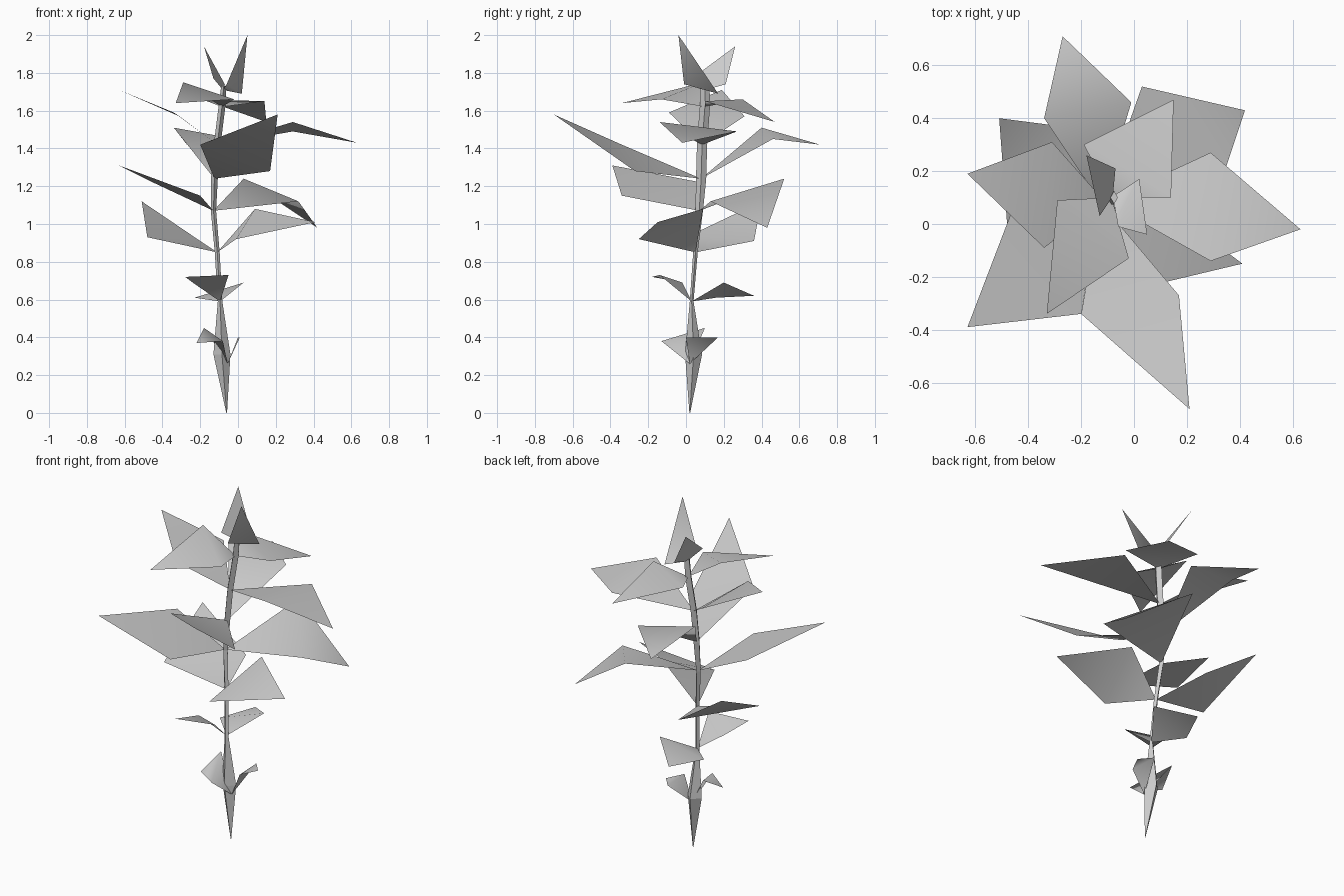
import bpy, bmesh, math

# Stem path: centre point and half-widths in x and y
stem = [((-0.06, 0.02, 0.00), 0.002, 0.002),
        ((-0.085, 0.04, 0.31), 0.045, 0.045),
        ((-0.095, 0.03, 0.59), 0.012, 0.010),
        ((-0.11, 0.05, 0.85), 0.013, 0.012),
        ((-0.13, 0.07, 1.07), 0.014, 0.020),
        ((-0.125, 0.08, 1.24), 0.018, 0.027),
        ((-0.11, 0.085, 1.42), 0.018, 0.027),
        ((-0.085, 0.10, 1.62), 0.018, 0.027),
        ((-0.075, 0.10, 1.73), 0.014, 0.025)]


def make_object(name, bm, smooth):
    mesh = bpy.data.meshes.new(name)
    bm.to_mesh(mesh)
    bm.free()
    for p in mesh.polygons:
        p.use_smooth = smooth
    ob = bpy.data.objects.new(name, mesh)
    bpy.context.collection.objects.link(ob)
    return ob


def build_stem():
    bm = bmesh.new()
    rings = []
    for (x, y, z), rx, ry in stem:
        rings.append([bm.verts.new((x + rx * math.cos(a), y + ry * math.sin(a), z))
                      for a in (i * math.pi / 2 for i in range(4))])
    for a, b in zip(rings, rings[1:]):
        for i in range(4):
            j = (i + 1) % 4
            bm.faces.new((a[i], a[j], b[j], b[i]))
    bm.faces.new(rings[0][::-1])
    bm.faces.new(rings[-1])
    make_object("stem", bm, False)


# A leaf is two triangles folded across its widest line
def leaf(name, base, left, tip, right):
    bm = bmesh.new()
    b, l, t, r = [bm.verts.new(p) for p in (base, left, tip, right)]
    bm.faces.new((b, l, r))
    bm.faces.new((l, t, r))
    for f in bm.faces:
        f.normal_update()
        if f.normal.z < 0:
            f.normal_flip()
    make_object(name, bm, True)


# Two opposite leaves growing from one stem node
def leaf_pair(name, node, a, b):
    leaf(name + "_leaf_a", node, *a)
    leaf(name + "_leaf_b", node, *b)


build_stem()

# Leaf pairs from the ground up
leaf_pair("lowest", (-0.055, 0.02, 0.26),
          [(0.01, 0.0, 0.40), (0.06, 0.10, 0.40), (0.0, 0.17, 0.40)],
          [(-0.18, 0.10, 0.45), (-0.22, -0.03, 0.37), (-0.08, -0.13, 0.38)])
leaf_pair("second", stem[2][0],
          [(-0.05, -0.14, 0.73), (-0.28, -0.18, 0.72), (-0.24, -0.02, 0.69)],
          [(0.03, 0.20, 0.69), (-0.14, 0.36, 0.62), (-0.23, 0.16, 0.61)])
leaf_pair("third", stem[3][0],
          [(0.09, 0.09, 1.08), (0.41, -0.15, 1.01), (-0.01, -0.25, 0.92)],
          [(-0.48, 0.0, 0.93), (-0.51, 0.40, 1.12), (-0.20, 0.36, 0.91)])
leaf_pair("fourth", stem[4][0],
          [(0.03, 0.52, 1.24), (0.42, 0.43, 0.98), (0.32, 0.13, 1.12)],
          [(-0.20, -0.34, 1.15), (-0.63, -0.39, 1.31), (-0.45, 0.08, 1.22)])
leaf_pair("fifth", stem[5][0],
          [(-0.34, 0.40, 1.51), (-0.27, 0.71, 1.42), (-0.01, 0.46, 1.45)],
          [(-0.20, -0.34, 1.42), (0.21, -0.70, 1.58), (0.17, -0.27, 1.28)])
leaf_pair("sixth", stem[6][0],
          [(0.29, 0.27, 1.49), (0.63, -0.02, 1.43), (0.29, -0.14, 1.54)],
          [(-0.31, 0.31, 1.57), (-0.63, 0.19, 1.71), (-0.34, -0.09, 1.59)])
leaf_pair("seventh", stem[7][0],
          [(0.14, 0.10, 1.65), (0.15, 0.47, 1.54), (-0.19, 0.30, 1.66)],
          [(-0.29, 0.09, 1.75), (-0.33, -0.34, 1.64), (-0.02, -0.13, 1.66)])
leaf_pair("top", (-0.08, 0.105, 1.71),
          [(-0.07, 0.21, 1.74), (-0.18, 0.26, 1.94), (-0.13, 0.03, 1.77)],
          [(0.02, 0.17, 1.69), (0.05, -0.04, 2.0), (-0.06, -0.01, 1.74)])
